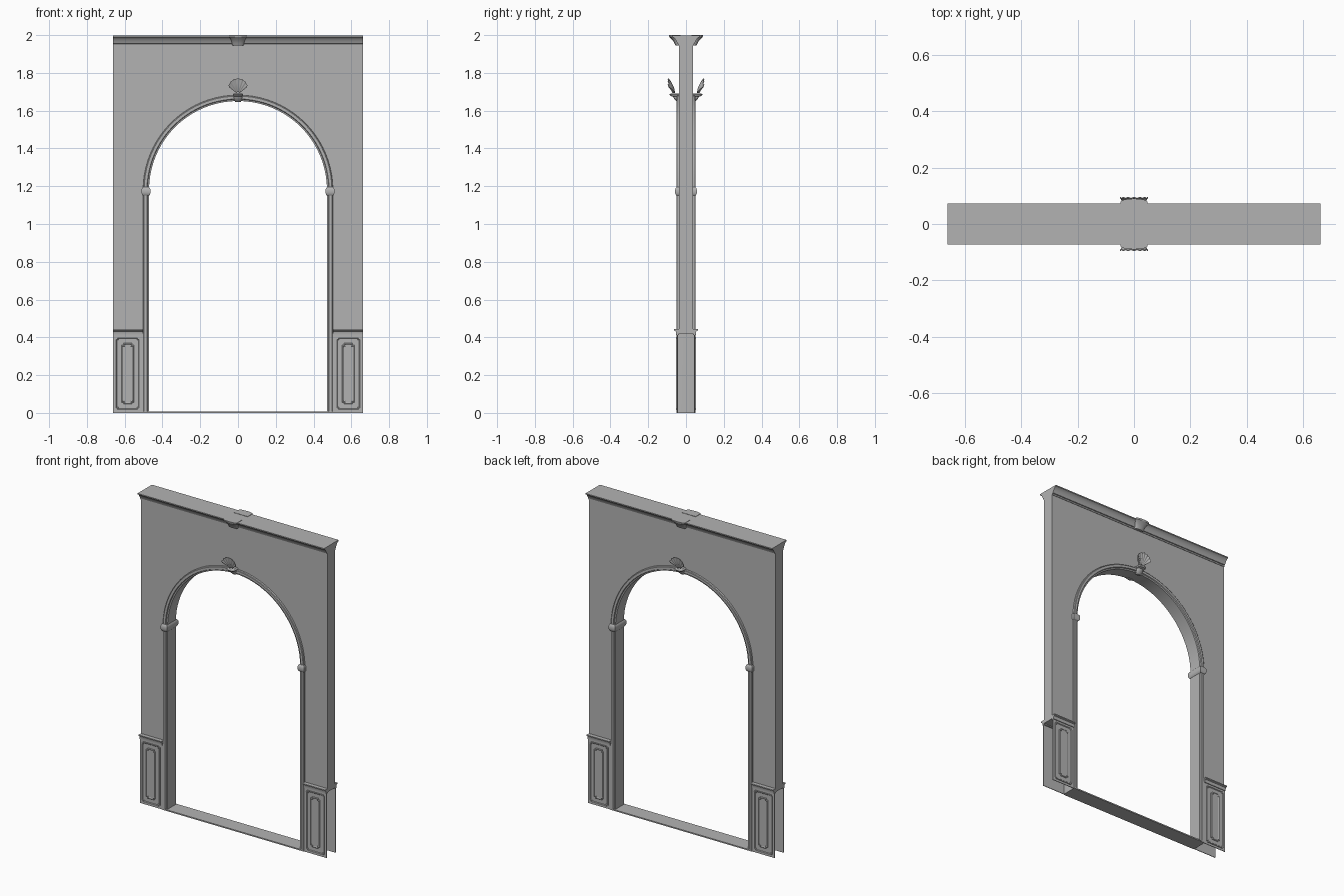
import bpy, bmesh
from math import sin, cos, pi, radians

cube = bpy.data.objects.get("Cube")
if cube:
    bpy.data.objects.remove(cube, do_unlink=True)

stone = bpy.data.materials.new("grey_stone")
stone.use_nodes = True
GREY = (0.45, 0.45, 0.45, 1)
stone.diffuse_color = GREY
stone.node_tree.nodes["Principled BSDF"].inputs["Base Color"].default_value = GREY

HALF = 0.663      # half width of the wall
WALL = 0.038      # half thickness of the wall
SPRING = 1.18     # height where the arch begins
RAIL = 0.42       # underside of the dado rail
SIDES = (("right", -1), ("left", 1))
FACES = (("front", -1), ("back", 1))


def loft(name, loops, sx=1, sy=1):
    """Skin a run of closed loops, cap both ends, mirror by sign."""
    bm = bmesh.new()
    rows = [[bm.verts.new((x * sx, y * sy, z)) for x, y, z in lp] for lp in loops]
    n = len(rows[0])
    for a, b in zip(rows, rows[1:]):
        for i in range(n):
            j = (i + 1) % n
            bm.faces.new((a[i], a[j], b[j], b[i]))
    bm.faces.new(rows[0])
    bm.faces.new(rows[-1])
    bmesh.ops.recalc_face_normals(bm, faces=bm.faces)
    mesh = bpy.data.meshes.new(name)
    bm.to_mesh(mesh)
    bm.free()
    mesh.materials.append(stone)
    obj = bpy.data.objects.new(name, mesh)
    bpy.context.collection.objects.link(obj)
    bpy.ops.object.select_all(action='DESELECT')
    obj.select_set(True)
    bpy.context.view_layer.objects.active = obj
    bpy.ops.object.shade_smooth_by_angle(angle=radians(30))
    return obj


def box(name, x0, x1, y0, y1, z0, z1, sx=1, sy=1):
    ring = [(x0, y0), (x1, y0), (x1, y1), (x0, y1)]
    loft(name, [[(x, y, z) for x, y in ring] for z in (z0, z1)], sx, sy)


def along_x(name, profile, x0, x1, sx=1, sy=1):
    loft(name, [[(x, y, z) for y, z in profile] for x in (x0, x1)], sx, sy)


def arch_line(r, bottom, steps=40):
    """Leg, half circle, leg."""
    arc = [(r * cos(pi * i / steps), SPRING + r * sin(pi * i / steps))
           for i in range(steps + 1)]
    return [(r, bottom)] + arc + [(-r, bottom)]


# Wall with the arched opening
outline = [(-HALF, RAIL), (-HALF, 1.99), (HALF, 1.99), (HALF, RAIL)] + arch_line(0.495, RAIL)
loft("wall", [[(x, y, z) for x, z in outline] for y in (-WALL, WALL)])

# Moulded lining that follows the opening
section = [(0.503, 0.036), (0.501, 0.047), (0.497, 0.05), (0.482, 0.05),
           (0.479, 0.044), (0.471, 0.042)]
section += [(r, -y) for r, y in reversed(section)]
paths = [(arch_line(r, 0), y) for r, y in section]
loft("arch_lining", [[(p[i][0], y, p[i][1]) for p, y in paths]
                     for i in range(len(paths[0][0]))])

# Threshold
box("threshold", -0.5, 0.5, -0.05, 0.05, 0, 0.008)

# Cornice
half = [(0.073, 1.998), (0.073, 1.991), (0.066, 1.988), (0.057, 1.978),
        (0.05, 1.966), (0.046, 1.956), (0.041, 1.954), (0.041, 1.945)]
along_x("cornice", half + [(-y, z) for y, z in reversed(half)], -HALF, HALF)


def bowed_block(name, levels, sy):
    """Bracket with a bowed face; levels are height, half width, reach."""
    loops = []
    for z, w, d in levels:
        bow = [(w * cos(pi * i / 12), d - 0.012 * (1 - sin(pi * i / 12)), z)
               for i in range(13)]
        loops.append([(w, 0.03, z)] + bow + [(-w, 0.03, z)])
    loft(name, loops, 1, sy)


def shell(name, sy):
    """Fluted fan leaning away from the wall."""
    loops = []
    for i in range(49):
        u = i / 24 - 1
        a = radians(52) * u
        rib = cos(u * 7 * pi)
        length = 0.083 - 0.02 * u * u + 0.0015 * rib
        ts = [0.15 + 0.85 * k / 8 for k in range(9)]
        out = [(t, 0.068 + 0.027 * t * t + 0.010 * sin(pi * t) * (1 - 0.6 * u * u)
                + 0.002 * rib * t) for t in ts]
        back = [(t, 0.058 + 0.033 * t * t + 0.001 * rib * t) for t in reversed(ts)]
        loops.append([(sin(a) * length * t, y, 1.687 + cos(a) * length * t)
                      for t, y in out + back])
    loft(name, loops, 1, sy)


# Centre ornaments on both faces
for face, sy in FACES:
    bowed_block(face + "_cornice_bracket",
                [(1.946, 0.030, 0.056), (1.958, 0.032, 0.062), (1.972, 0.036, 0.070),
                 (1.984, 0.042, 0.082), (1.990, 0.048, 0.088), (2.0, 0.048, 0.090)], sy)
    bowed_block(face + "_keystone_corbel",
                [(1.645, 0.014, 0.046), (1.655, 0.020, 0.056), (1.668, 0.023, 0.066),
                 (1.674, 0.022, 0.068), (1.678, 0.027, 0.082), (1.686, 0.028, 0.088),
                 (1.692, 0.020, 0.080)], sy)
    shell(face + "_shell", sy)


def notched(inset, cut, y):
    """Rectangle with square bites out of its corners."""
    x0, x1, z0, z1 = 0.505 + inset, HALF - inset, inset, 0.415 - inset
    c = cut
    pts = [(x0 + c, z0), (x1 - c, z0), (x1 - c, z0 + c), (x1, z0 + c),
           (x1, z1 - c), (x1 - c, z1 - c), (x1 - c, z1), (x0 + c, z1),
           (x0 + c, z1 - c), (x0, z1 - c), (x0, z0 + c), (x0 + c, z0 + c)]
    return [(x, y, z) for x, z in pts]


# Imposts, dado panels and dado rails
rail = [(0.036, RAIL - 0.007), (0.052, RAIL - 0.007), (0.052, RAIL + 0.004),
        (0.055, RAIL + 0.012), (0.063, RAIL + 0.016), (0.063, 0.443), (0.036, 0.443)]
for side, sx in SIDES:
    impost = []
    for z, g in ((1.15, 0), (1.156, 0.005), (1.165, 0.008), (1.18, 0.008),
                 (1.189, 0.005), (1.195, 0)):
        x0, x1, y = 0.471 - g, 0.503 + g, 0.05 + g
        impost.append([(x0, -y, z), (x1, -y, z), (x1, y, z), (x0, y, z)])
    loft(side + "_impost", impost, sx)
    for face, sy in FACES:
        tag = f"{face}_{side}_"
        box(tag + "dado_plate", 0.5, HALF, 0.043, 0.047, 0, RAIL, sx, sy)
        # stepped border: outer bead, sunk strip and inner raised field
        loft(tag + "dado_frame",
             [notched(0.014, 0.008, 0.045), notched(0.014, 0.008, 0.052),
              notched(0.018, 0.008, 0.052), notched(0.022, 0.008, 0.048)], sx, sy)
        loft(tag + "dado_field",
             [notched(0.046, 0.010, 0.045), notched(0.046, 0.010, 0.050),
              notched(0.050, 0.010, 0.053), notched(0.055, 0.010, 0.050)], sx, sy)
        along_x(tag + "dado_rail", rail, 0.503, HALF, sx, sy)
